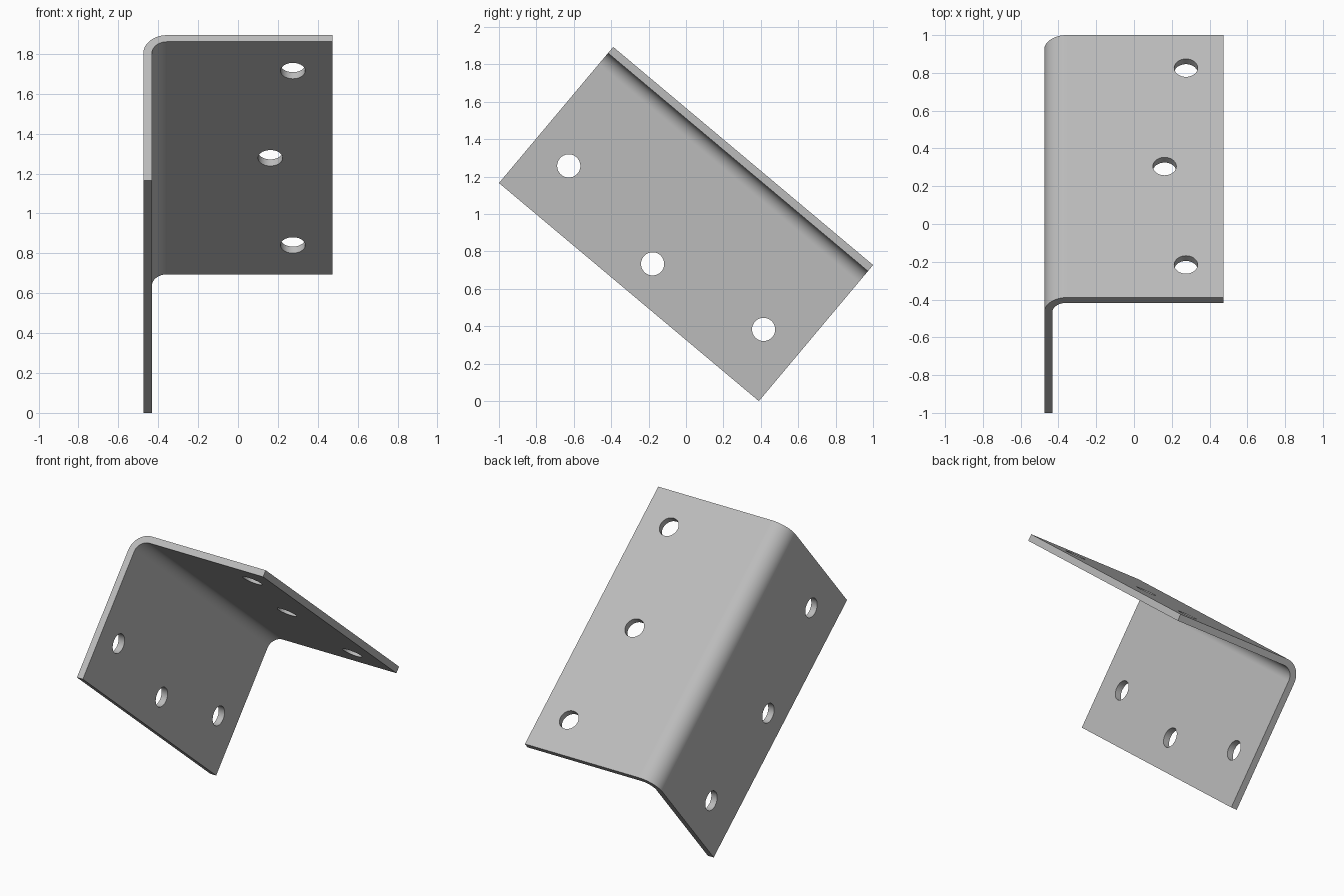
import bpy, bmesh
from math import radians, sin, cos, pi
from mathutils import Matrix, Vector

cube = bpy.data.objects.get("Cube")
if cube:
    bpy.data.objects.remove(cube, do_unlink=True)

TILT = radians(40)
WIDTH, LENGTH, THICK = 0.95, 1.814, 0.043
R_IN, R_OUT = 0.077, 0.12
HOLE_R = 0.062
BEND_STEPS = 24
LEFT = -WIDTH / 2

# Local frame: x across, y along the bend, z down the hanging plate
place = (Matrix.Translation((0, -1 + WIDTH * sin(TILT), LENGTH * sin(TILT) + WIDTH * cos(TILT)))
         @ Matrix.Rotation(-TILT, 4, 'X'))

steel = bpy.data.materials.new("grey steel")
steel.use_nodes = True
grey = (0.5, 0.5, 0.5, 1)
steel.diffuse_color = grey
steel.node_tree.nodes["Principled BSDF"].inputs["Base Color"].default_value = grey


def make_object(name, bm):
    bmesh.ops.recalc_face_normals(bm, faces=bm.faces)
    mesh = bpy.data.meshes.new(name)
    bm.to_mesh(mesh)
    bm.free()
    mesh.materials.append(steel)
    obj = bpy.data.objects.new(name, mesh)
    bpy.context.collection.objects.link(obj)
    obj.matrix_world = place
    return obj


def arc(radius):
    """Quarter bend from the hanging plate round to the top plate."""
    for i in range(BEND_STEPS + 1):
        a = pi - i / BEND_STEPS * pi / 2
        yield LEFT + R_OUT + radius * cos(a), -R_OUT + radius * sin(a)


# Bent sheet: paired inner and outer lines swept along the bend
outer = [(LEFT, -WIDTH), *arc(R_OUT), (WIDTH / 2, 0)]
inner = [(LEFT + THICK, -WIDTH), *arc(R_IN), (WIDTH / 2, -THICK)]
bm = bmesh.new()
rings = []
for o, i in zip(outer, inner):
    rings.append([bm.verts.new((x, y, z)) for (x, z), y in
                  ((o, 0), (o, LENGTH), (i, LENGTH), (i, 0))])
for a, b in zip(rings, rings[1:]):
    for k in range(4):
        bm.faces.new((a[k], a[(k + 1) % 4], b[(k + 1) % 4], b[k]))
bm.faces.new(rings[0])
bm.faces.new(rings[-1])
bracket = make_object("angle_bracket", bm)

# Hole cutters: three staggered holes in each plate
bm = bmesh.new()
for along, side_depth, top_depth in ((0.227, 0.64, 0.75), (0.907, 0.753, 0.637), (1.587, 0.64, 0.75)):
    for centre, turn in (((LEFT + THICK / 2, along, -side_depth), Matrix.Rotation(pi / 2, 4, 'Y')),
                         ((LEFT + top_depth, along, -THICK / 2), Matrix.Identity(4))):
        bmesh.ops.create_cone(bm, cap_ends=True, segments=48, radius1=HOLE_R, radius2=HOLE_R,
                              depth=0.2, matrix=Matrix.Translation(Vector(centre)) @ turn)
cutter = make_object("hole_cutter", bm)
cutter.hide_render = True

# Drill the holes
drill = bracket.modifiers.new("holes", 'BOOLEAN')
drill.operation = 'DIFFERENCE'
drill.solver = 'EXACT'
drill.object = cutter
bpy.ops.object.select_all(action='DESELECT')
bpy.context.view_layer.objects.active = bracket
bracket.select_set(True)
bpy.ops.object.modifier_apply(modifier=drill.name)
bpy.data.objects.remove(cutter, do_unlink=True)

# Smooth bend and hole walls, flat plates
bpy.ops.object.shade_smooth_by_angle(angle=radians(30))
for face in bracket.data.polygons:
    if face.area > 0.03:
        face.use_smooth = False
